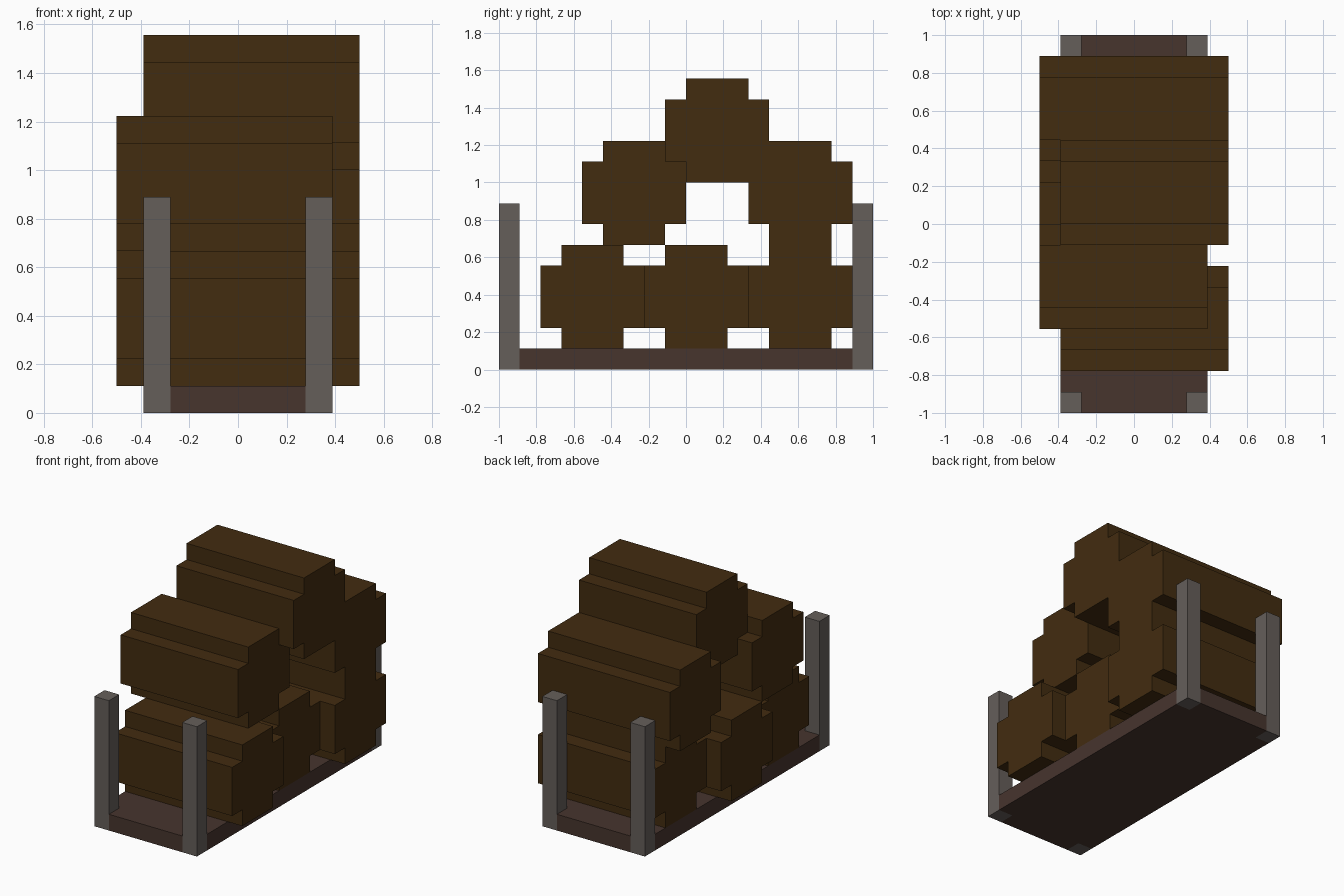
import bpy, bmesh

if "Cube" in bpy.data.objects:
    bpy.data.objects.remove(bpy.data.objects["Cube"])

U = 1 / 9  # block unit


def material(name, rgb):
    m = bpy.data.materials.new(name)
    m.diffuse_color = (*rgb, 1)
    m.use_nodes = True
    m.node_tree.nodes["Principled BSDF"].inputs["Base Color"].default_value = m.diffuse_color
    return m


bark = material("dark_bark", (0.055, 0.025, 0.005))
stone = material("grey_stone", (0.130, 0.113, 0.102))
wood = material("reddish_brown", (0.063, 0.035, 0.027))


def plus_profile(w, h, cut_w, cut_h):
    """Rectangle outline with a notch at each corner (half sizes)."""
    a, b = w - cut_w, h - cut_h
    q = [(w, b), (a, b), (a, h)]
    return (q + [(-x, y) for x, y in reversed(q)]
            + [(-x, -y) for x, y in q] + [(x, -y) for x, y in reversed(q)])


def prism(name, outline, direction, mat):
    """Extrude a closed 3D outline along a direction, in block units."""
    bm = bmesh.new()
    face = bm.faces.new([bm.verts.new([c * U for c in p]) for p in outline])
    ext = bmesh.ops.extrude_face_region(bm, geom=[face], use_keep_orig=True)
    verts = [v for v in ext["geom"] if isinstance(v, bmesh.types.BMVert)]
    bmesh.ops.translate(bm, verts=verts, vec=[c * U for c in direction])
    bmesh.ops.recalc_face_normals(bm, faces=bm.faces)
    mesh = bpy.data.meshes.new(name)
    bm.to_mesh(mesh)
    bm.free()
    mesh.materials.append(mat)
    obj = bpy.data.objects.new(name, mesh)
    bpy.context.collection.objects.link(obj)


# Base plank, notched at the corners for the posts
prism("base", [(x, y, 0) for x, y in plus_profile(3.5, 9, 1, 1)], (0, 0, 1), wood)

# Corner posts
for sx in (-1, 1):
    for sy in (-1, 1):
        square = [(sx * x, sy * y, 0) for x, y in ((2.5, 8), (3.5, 8), (3.5, 9), (2.5, 9))]
        prism("corner_post", square, (0, 0, 8), stone)

# Stacked logs: centre y, centre z, start x, end x
for y, z, x0, x1 in (
    (-4.5, 3.5, -3.5, 4.5),
    (0.5, 3.5, -4.5, 3.5),
    (5.5, 3.5, -3.5, 4.5),
    (-2.5, 8.5, -4.5, 3.5),
    (5.5, 8.5, -4.5, 4.5),
    (1.5, 11.5, -3.5, 4.5),
):
    outline = [(x0, y + a, z + b) for a, b in plus_profile(2.5, 2.5, 1, 1)]
    prism("log", outline, (x1 - x0, 0, 0), bark)
